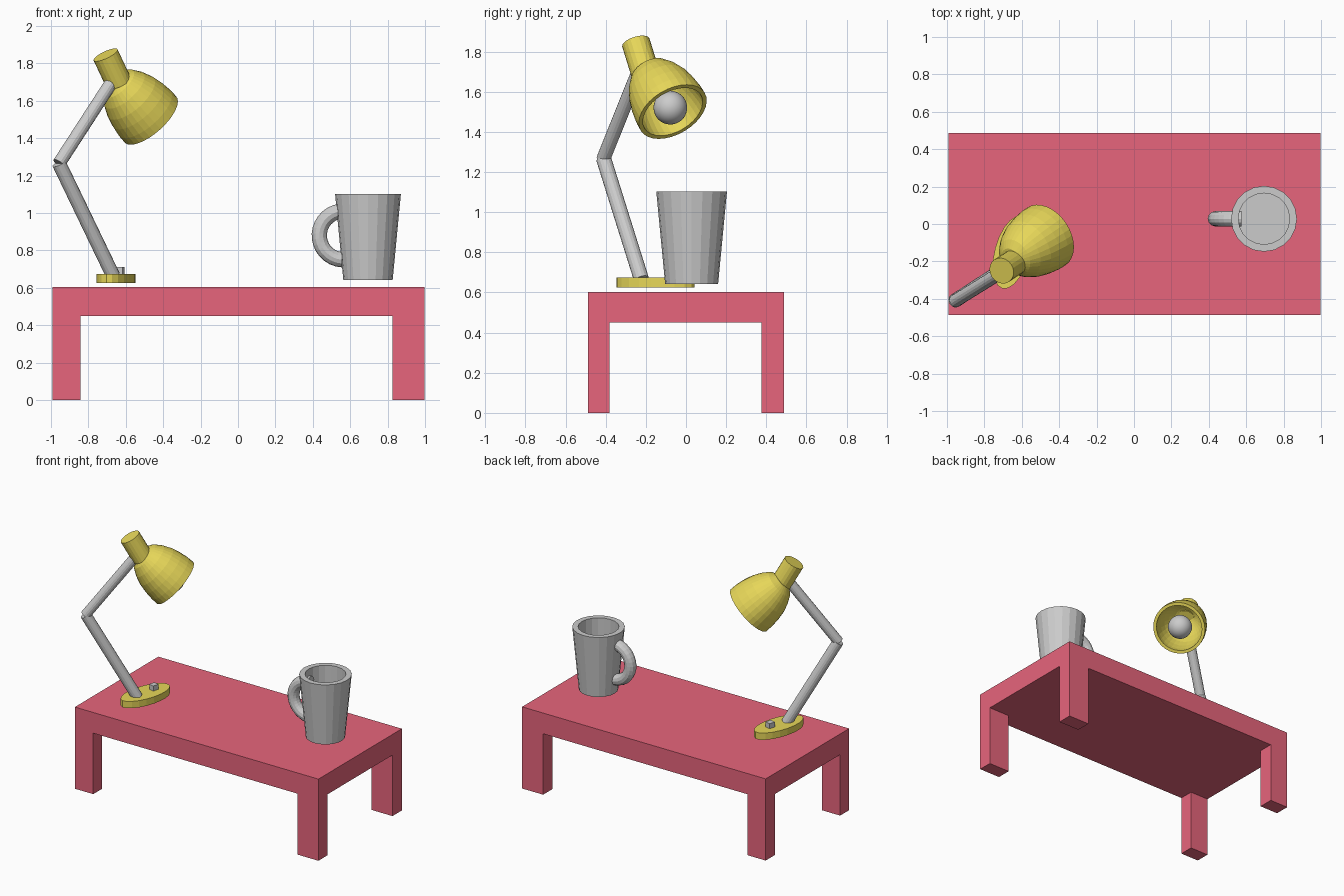
import bpy, bmesh, math
from mathutils import Vector, Matrix

if "Cube" in bpy.data.objects:
    bpy.data.objects.remove(bpy.data.objects["Cube"])


def material(name, color):
    m = bpy.data.materials.new(name)
    m.diffuse_color = color
    m.use_nodes = True
    m.node_tree.nodes["Principled BSDF"].inputs["Base Color"].default_value = m.diffuse_color
    return m


RED = material("table_red", (0.8, 0.13, 0.2, 1))
YELLOW = material("lamp_yellow", (0.8, 0.68, 0.1, 1))


def finish(bm, name, mat=None, matrix=None, smooth=False):
    bmesh.ops.recalc_face_normals(bm, faces=bm.faces)
    for f in bm.faces:
        f.smooth = smooth
    me = bpy.data.meshes.new(name)
    bm.to_mesh(me)
    bm.free()
    ob = bpy.data.objects.new(name, me)
    bpy.context.collection.objects.link(ob)
    if mat:
        me.materials.append(mat)
    if matrix:
        ob.matrix_world = matrix
    return ob


def aim(origin, direction):
    """Matrix placing local z along the direction."""
    rot = Vector(direction).to_track_quat('Z', 'Y').to_matrix().to_4x4()
    return Matrix.Translation(origin) @ rot


def lathe(name, profile, sides, mat=None, matrix=None):
    """Revolve (radius, z) points about local z; r = 0 makes a pole."""
    bm = bmesh.new()
    vs = [bm.verts.new((r, 0, z)) for r, z in profile]
    es = [bm.edges.new(p) for p in zip(vs, vs[1:])]
    bmesh.ops.spin(bm, geom=vs + es, cent=(0, 0, 0), axis=(0, 0, 1),
                   angle=2 * math.pi, steps=sides)
    bmesh.ops.remove_doubles(bm, verts=bm.verts, dist=1e-5)
    return finish(bm, name, mat, matrix)


def rod(name, a, b, r, sides, mat=None):
    a, b = Vector(a), Vector(b)
    h = (b - a).length
    return lathe(name, [(0, 0), (r, 0), (r, h), (0, h)], sides, mat, aim(a, b - a))


# Table: slab from a 3x3 grid, legs pulled down from the corner cells
xs = [-0.992, -0.842, 0.826, 0.998]
ys = [-0.487, -0.382, 0.377, 0.487]
bm = bmesh.new()
grid = [[bm.verts.new((x, y, 0.45)) for y in ys] for x in xs]
cells = {(i, j): bm.faces.new((grid[i][j], grid[i + 1][j],
                               grid[i + 1][j + 1], grid[i][j + 1]))
         for i in range(3) for j in range(3)}
corners = [f for (i, j), f in cells.items() if i != 1 and j != 1]
res = bmesh.ops.extrude_face_region(bm, geom=list(cells.values()), use_keep_orig=True)
for v in res["geom"]:
    if isinstance(v, bmesh.types.BMVert):
        v.co.z = 0.603
res = bmesh.ops.extrude_discrete_faces(bm, faces=corners)
for f in res["faces"]:
    for v in f.verts:
        v.co.z = 0
bmesh.ops.remove_doubles(bm, verts=bm.verts, dist=1e-5)
finish(bm, "table", RED)

# Mug body: tapered outside, straight bore
lathe("mug_body", [(0, 0.642), (0.132, 0.642), (0.176, 1.102), (0.137, 1.102),
                   (0.137, 0.72), (0, 0.72)], 20,
      matrix=Matrix.Translation((0.695, 0.028, 0)))

# Mug handle: half ring whose ends pass through the wall
bm = bmesh.new()
ring = bmesh.ops.create_circle(bm, segments=12, radius=0.041, cap_ends=True,
                               matrix=Matrix.Translation((0.01, 0, 0.13))
                               @ Matrix.Rotation(math.pi / 2, 4, 'Y'))
start = bm.faces[:]
sweep = bmesh.ops.spin(bm, geom=start, cent=(0, 0, 0), axis=(0, -1, 0),
                       angle=math.pi, steps=16)
finish(bm, "mug_handle", matrix=Matrix.Translation((0.565, 0.028, 0.88)))

# Lamp base: oval disc turned slightly, with a switch on top
turn = Matrix.Translation((-0.652, -0.151, 0.625)) @ Matrix.Rotation(math.radians(-15), 4, 'Z')
lathe("lamp_base", [(0, 0), (1, 0), (1, 0.05), (0, 0.05)], 20, YELLOW,
      turn @ Matrix.Diagonal((0.093, 0.201, 1, 1)))
bm = bmesh.new()
bmesh.ops.create_cube(bm, size=1, matrix=Matrix.Translation((0, 0.075, 0.062))
                      @ Matrix.Diagonal((0.042, 0.045, 0.05, 1)))
finish(bm, "lamp_switch", matrix=turn)

# Lamp arms
rod("lower_arm", (-0.668, -0.222, 0.665), (-0.957, -0.41, 1.265), 0.038, 16)
rod("upper_arm", (-0.957, -0.412, 1.265), (-0.675, -0.237, 1.70), 0.035, 16)

# Lamp socket
s = Vector((0.41, 0.27, -0.871)).normalized()
top = Vector((-0.708, -0.25, 1.845))
rod("lamp_socket", top, top + s * 0.175, 0.071, 20, YELLOW)

# Lamp shade: thin dome shell, local z points back from the rim
d = Vector((0.609, 0.403, -0.684)).normalized()
rim = Vector((-0.468, -0.066, 1.50))
outer = [(0.185, 0), (0.184, 0.05), (0.176, 0.11), (0.162, 0.17),
         (0.137, 0.23), (0.105, 0.28), (0.065, 0.31), (0, 0.32)]
inner = [(max(r - 0.022, 0), z * 0.93) for r, z in reversed(outer)]
lathe("lamp_shade", outer + inner + [outer[0]], 32, YELLOW, aim(rim, -d))

# Bulb
bm = bmesh.new()
bmesh.ops.create_uvsphere(bm, u_segments=32, v_segments=16, radius=0.084)
finish(bm, "bulb", matrix=aim(rim - d * 0.03, -d), smooth=True)
